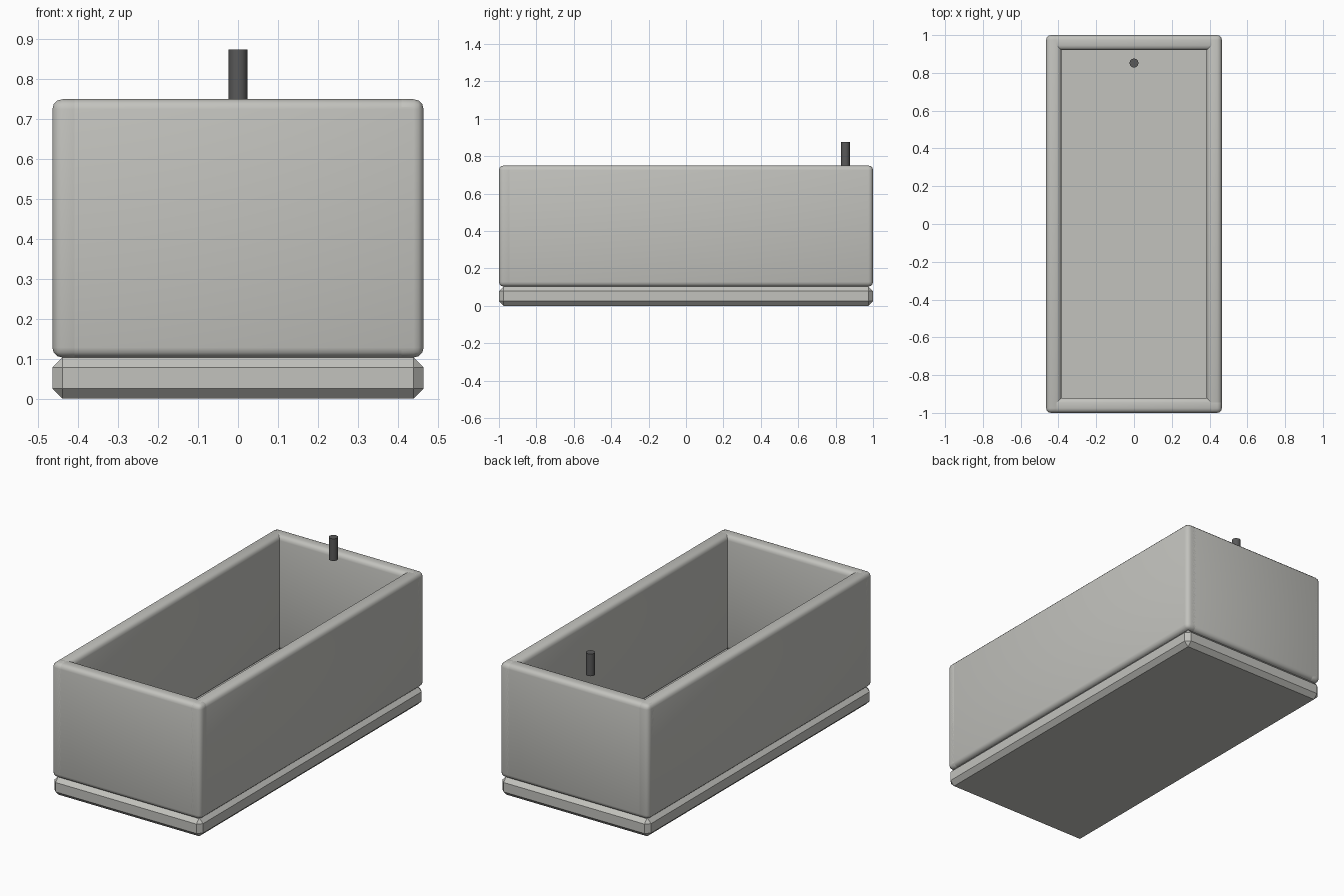
import bpy

if "Cube" in bpy.data.objects:
    bpy.data.objects.remove(bpy.data.objects["Cube"])

HALF_X, HALF_Y = 0.465, 1.0      # outer half sizes
WALL = 0.08                      # wall thickness
BASE_TOP, RIM = 0.103, 0.75
BEVEL = 0.025


def material(name, rgb):
    m = bpy.data.materials.new(name)
    m.diffuse_color = (*rgb, 1)
    m.use_nodes = True
    m.node_tree.nodes["Principled BSDF"].inputs["Base Color"].default_value = m.diffuse_color
    return m


concrete = material("light concrete", (0.54, 0.54, 0.51))
dark_metal = material("dark metal", (0.1, 0.1, 0.1))


def block(name, center, size, segments, smooth):
    """Box with bevelled edges."""
    bpy.ops.mesh.primitive_cube_add(size=1, location=center)
    ob = bpy.context.object
    ob.name = name
    ob.scale = size
    bpy.ops.object.transform_apply(location=False, rotation=False, scale=True)
    ob.data.materials.append(concrete)
    mod = ob.modifiers.new("rounded edges", 'BEVEL')
    mod.width = BEVEL
    mod.segments = segments
    mod.limit_method = 'NONE'
    if smooth:
        bpy.ops.object.shade_smooth()
    return ob


# Chamfered floor slab
block("base_slab", (0, 0, BASE_TOP / 2), (2 * HALF_X, 2 * HALF_Y, BASE_TOP), 1, False)

# Four rounded walls overlapping at the corners
height = RIM - BASE_TOP
mid_z = (RIM + BASE_TOP) / 2
for side, x_name, y_name in ((-1, "left_wall", "front_wall"), (1, "right_wall", "back_wall")):
    block(x_name, (side * (HALF_X - WALL / 2), 0, mid_z), (WALL, 2 * HALF_Y, height), 3, True)
    block(y_name, (0, side * (HALF_Y - WALL / 2), mid_z), (2 * HALF_X, WALL, height), 3, True)

# Short spout pin above the back of the basin
bpy.ops.mesh.primitive_cylinder_add(vertices=12, radius=0.024, depth=0.125,
                                    location=(0, 0.852, 0.8125))
pin = bpy.context.object
pin.name = "spout_pin"
pin.data.materials.append(dark_metal)
bpy.ops.object.shade_smooth_by_angle(angle=0.7)
